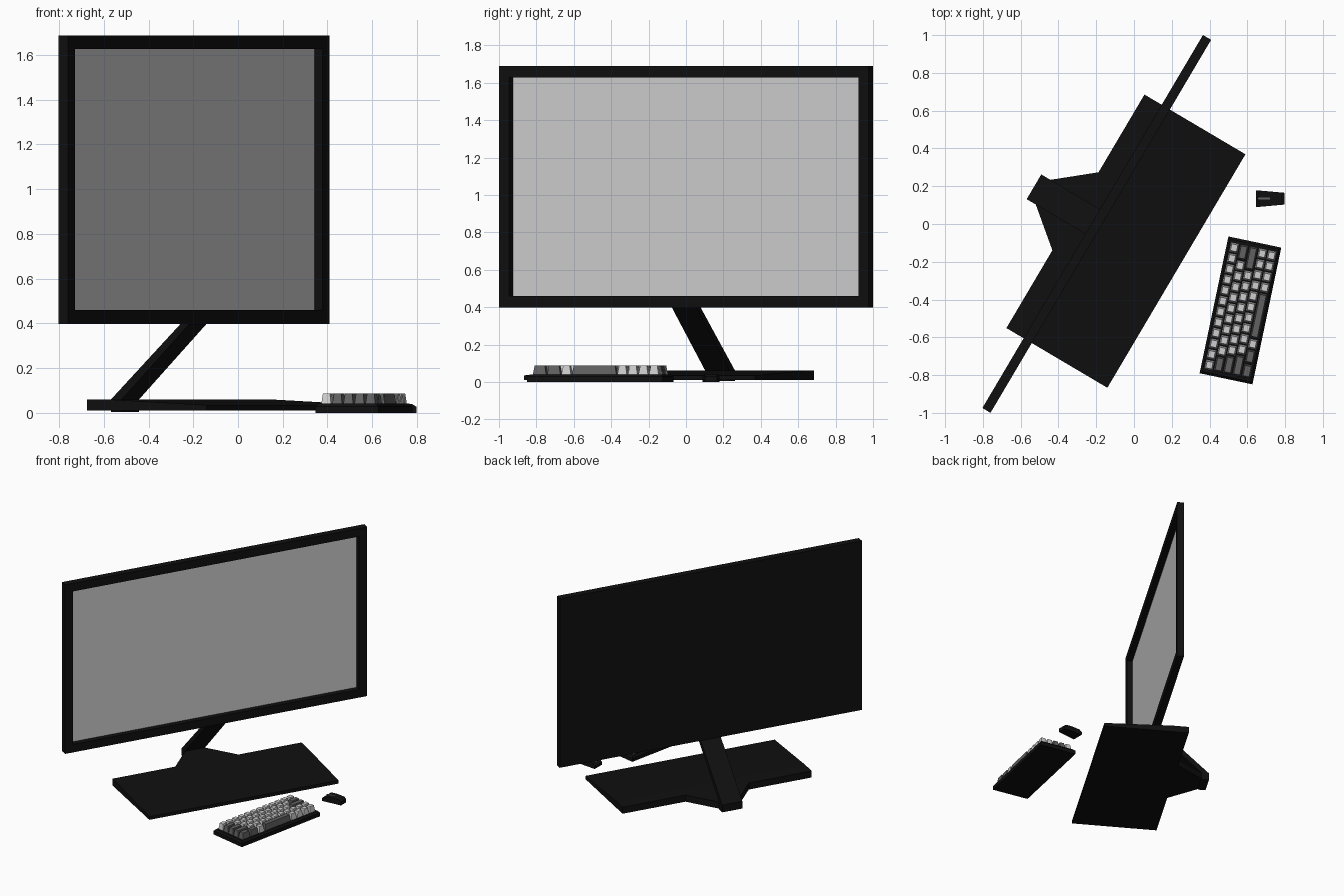
import bpy, bmesh, math
from mathutils import Matrix, Vector

if "Cube" in bpy.data.objects:
    bpy.data.objects.remove(bpy.data.objects["Cube"])


def mat(name, v):
    m = bpy.data.materials.new(name)
    m.diffuse_color = (v, v, v, 1)
    m.use_nodes = True
    m.node_tree.nodes["Principled BSDF"].inputs["Base Color"].default_value = m.diffuse_color
    return m


BLACK = mat("black plastic", 0.005)
SCREEN = mat("screen grey", 0.64)
LIGHT = mat("light key grey", 0.62)
DARK = mat("dark key grey", 0.12)


def finish(name, bm, mats, matrix):
    bmesh.ops.recalc_face_normals(bm, faces=bm.faces)
    me = bpy.data.meshes.new(name)
    bm.to_mesh(me)
    bm.free()
    for m in mats:
        me.materials.append(m)
    ob = bpy.data.objects.new(name, me)
    ob.matrix_world = matrix
    bpy.context.collection.objects.link(ob)
    return ob


def loft(bm, a, b, index=0):
    """Solid between two matching rings of points."""
    va = [bm.verts.new(p) for p in a]
    vb = [bm.verts.new(p) for p in b]
    n = len(va)
    faces = [bm.faces.new(va[::-1]), bm.faces.new(vb)]
    faces += [bm.faces.new((va[i], va[(i + 1) % n], vb[(i + 1) % n], vb[i])) for i in range(n)]
    for f in faces:
        f.material_index = index


def rect(x0, x1, y0, y1, z):
    return [(x0, y0, z), (x1, y0, z), (x1, y1, z), (x0, y1, z)]


def extrude_x(name, profile, x0, x1, matrix):
    bm = bmesh.new()
    loft(bm, [(x0, y, z) for y, z in profile], [(x1, y, z) for y, z in profile])
    return finish(name, bm, [BLACK], matrix)


# the screen and its stand share one turned frame, local -y is the front
TURN = Matrix.Rotation(math.radians(59.4), 4, 'Z')
CX = -0.10

# monitor: slab with a recessed screen
bm = bmesh.new()
loft(bm, rect(CX - 1.147, CX + 1.147, 0.145, 0.195, 0.398),
     rect(CX - 1.147, CX + 1.147, 0.145, 0.195, 1.688))
bmesh.ops.recalc_face_normals(bm, faces=bm.faces)
front = min(bm.faces, key=lambda f: f.calc_center_median().y)
bmesh.ops.inset_individual(bm, faces=[front], thickness=0.087)
res = bmesh.ops.extrude_discrete_faces(bm, faces=[front])
pane = res['faces'][0]
bmesh.ops.translate(bm, verts=pane.verts, vec=(0, 0.04, 0))
pane.material_index = 1
finish("monitor", bm, [BLACK, SCREEN], TURN)

# stand base: wedge thinning towards the front
extrude_x("stand_base", [(0.301, 0.01), (0.301, 0.06), (0.19, 0.06), (-0.32, 0.035), (-0.32, 0.01)],
          CX - 0.718, CX + 0.718, TURN)

# tapered tongue behind the base
bm = bmesh.new()
tongue = [(-0.24, 0.301), (0.24, 0.301), (0.076, 0.50), (-0.076, 0.50)]
loft(bm, [(CX + x, y, 0.01) for x, y in tongue], [(CX + x, y, 0.06) for x, y in tongue])
finish("stand_tongue", bm, [BLACK], TURN)

# slanted arm with its foot
extrude_x("stand_arm", [(0.50, 0.005), (0.50, 0.06), (0.145, 0.402), (0.19, 0.402), (0.556, 0.06), (0.556, 0.005)],
          CX - 0.076, CX + 0.076, TURN)

# keyboard case
KEYB = Matrix.Translation((0.5635, -0.4575, 0)) @ Matrix.Rotation(math.radians(78.1), 4, 'Z')
bm = bmesh.new()
loft(bm, rect(-0.37, 0.37, -0.143, 0.143, 0), rect(-0.37, 0.37, -0.143, 0.143, 0.028))
loft(bm, rect(-0.37, 0.37, -0.143, 0.143, 0.028), rect(-0.358, 0.358, -0.131, 0.131, 0.041))
finish("keyboard_case", bm, [BLACK], KEYB)

# key caps, rows from back to front: (width in units, is dark)
L, D = 0, 1
ROWS = [
    [(1, L)] * 12,
    [(1.5, D)] + [(1, L)] * 9 + [(1.5, D)],
    [(1.75, D)] + [(1, L)] * 8 + [(2.25, D)],
    [(2, D)] + [(1, L)] * 10,
    [(1.35, D), (1.35, D), (1, L), (4.3, D)] + [(1, L)] * 4,
]
UNIT, DEPTH = 0.0577, 0.0505
bm = bmesh.new()
for r, row in enumerate(ROWS):
    x = -0.346
    y = (2 - r) * DEPTH
    for w, dark in row:
        x1 = x + w * UNIT
        h = DEPTH / 2
        loft(bm, rect(x + 0.003, x1 - 0.003, y - h + 0.003, y + h - 0.003, 0.04),
             rect(x + 0.011, x1 - 0.011, y - h + 0.009, y + h - 0.009, 0.087), dark)
        x = x1
finish("key_caps", bm, [LIGHT, DARK], KEYB)

# mouse: side profile, narrower at the rear (+x)
MOUSE = Matrix.Translation((0.721, 0.134, 0))
profile = [(-0.076, 0), (-0.076, 0.02), (-0.058, 0.036), (0.0, 0.041), (0.058, 0.039), (0.076, 0.028), (0.076, 0)]


def half(x):
    return 0.038 - 0.09 * x


bm = bmesh.new()
loft(bm, [(x, -half(x), z) for x, z in profile], [(x, half(x), z) for x, z in profile])
finish("mouse", bm, [BLACK], MOUSE)

# scroll strip on the mouse
bm = bmesh.new()
loft(bm, [(-0.066, -0.005, 0.026), (0.0, -0.005, 0.039), (0.0, 0.005, 0.039), (-0.066, 0.005, 0.026)],
     [(-0.066, -0.005, 0.036), (0.0, -0.005, 0.043), (0.0, 0.005, 0.043), (-0.066, 0.005, 0.036)])
finish("mouse_scroll_strip", bm, [DARK], MOUSE)
